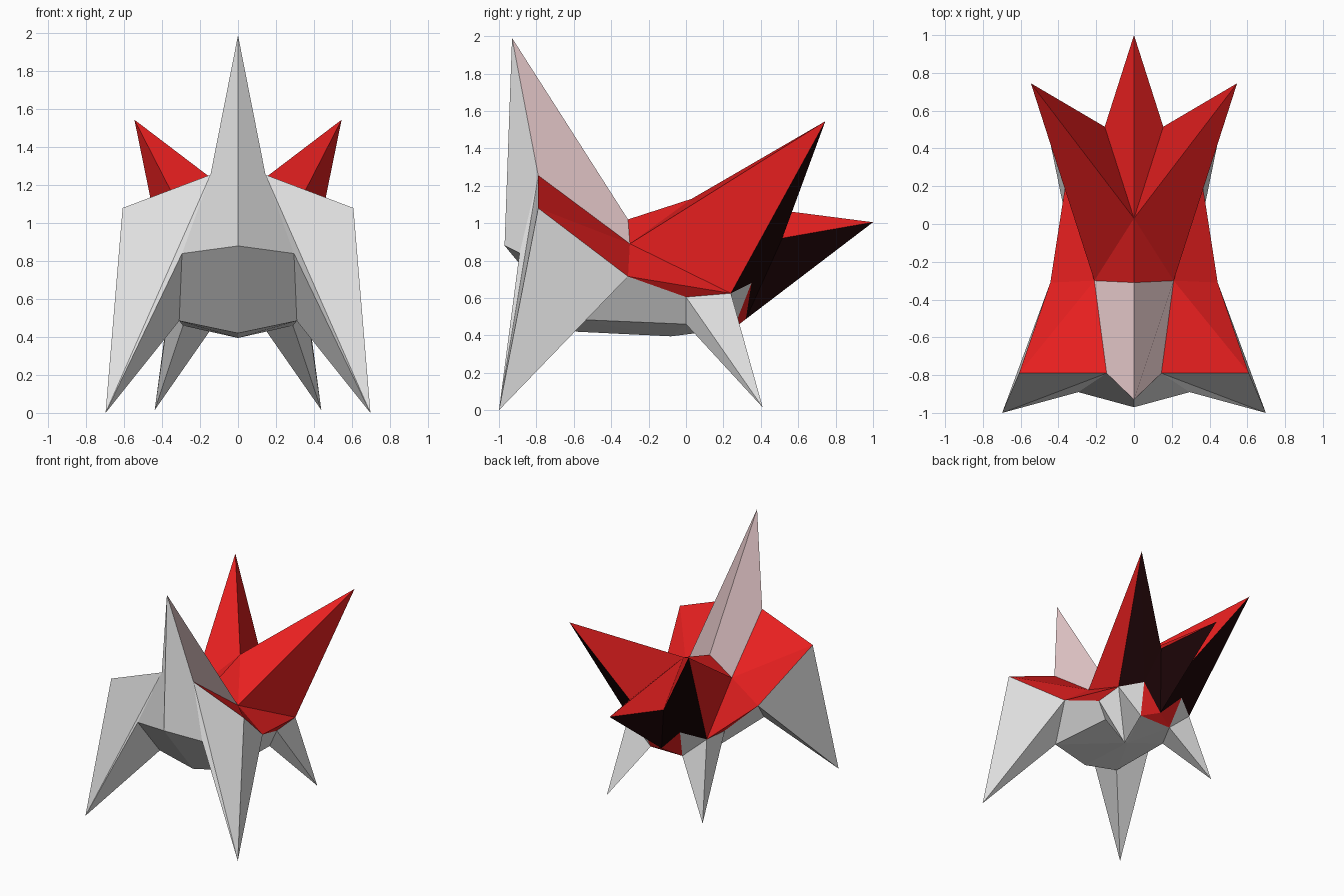
import bpy, bmesh

if "Cube" in bpy.data.objects:
    bpy.data.objects.remove(bpy.data.objects["Cube"])

# Corner points of the right half (x >= 0)
P = {
    "horn_tip": (0, -0.93, 1.99), "horn_side": (0.145, -0.79, 1.255),
    "horn_ridge": (0, -0.31, 1.02), "horn_back": (0.21, -0.30, 0.89),
    "chin": (0, -0.97, 0.88), "knee": (0.295, -0.89, 0.84),
    "shoulder": (0.608, -0.79, 1.08), "front_toe": (0.698, -1.0, 0.0),
    "flank": (0.443, -0.31, 0.715), "hip": (0.355, 0.0, 0.605),
    "rump": (0.358, 0.24, 0.625), "rear_toe": (0.439, 0.41, 0.015),
    "thigh": (0.19, 0.35, 0.68), "groin": (0.145, 0.255, 0.437),
    "belly_rear": (0.29, 0.0, 0.46), "belly_front": (0.31, -0.58, 0.485),
    "mid_front": (0, -0.59, 0.42), "mid_low": (0, -0.08, 0.395),
    "mid_rear": (0, 0.255, 0.437), "tail_root": (0, 0.32, 0.487),
    "back": (0, 0.03, 1.13), "tail_tip": (0, 1.0, 1.005),
    "notch": (0.155, 0.515, 0.92), "wing_tip": (0.546, 0.745, 1.545),
}


def material(name, rgb):
    m = bpy.data.materials.new(name)
    m.diffuse_color = (*rgb, 1)
    m.use_nodes = True
    m.node_tree.nodes["Principled BSDF"].inputs["Base Color"].default_value = m.diffuse_color
    return m


white = material("white", (0.84, 0.84, 0.84))
pink = material("pale pink", (0.80, 0.59, 0.60))
red = material("red", (0.80, 0.014, 0.014))
black = material("reddish black", (0.012, 0.0015, 0.002))

# Parts: colour and the faces of the right half
PARTS = {
    "horn_front": (white, ["horn_tip horn_side knee chin"]),
    "horn_rear": (pink, ["horn_tip horn_ridge horn_back horn_side"]),
    "front_legs": (white, ["horn_side front_toe knee", "horn_side shoulder front_toe",
                           "shoulder flank front_toe", "knee front_toe belly_front",
                           "front_toe flank belly_front"]),
    "belly": (white, ["chin knee belly_front mid_front", "flank hip belly_rear belly_front",
                      "mid_front belly_front mid_low", "belly_front belly_rear mid_low",
                      "mid_low belly_rear groin", "mid_low groin mid_rear"]),
    "rear_legs": (white, ["rump thigh groin", "rump groin rear_toe", "rump rear_toe hip",
                          "hip rear_toe belly_rear", "rear_toe groin belly_rear"]),
    "red_shell": (red, ["horn_side horn_back shoulder", "horn_back flank shoulder",
                        "horn_back rump flank", "horn_back wing_tip rump",
                        "rump hip flank", "horn_ridge back horn_back",
                        "back wing_tip horn_back", "back notch wing_tip",
                        "back tail_tip notch", "tail_root groin thigh",
                        "tail_root mid_rear groin"]),
    "tail_underside": (black, ["tail_tip tail_root notch", "wing_tip notch thigh",
                               "notch tail_root thigh", "wing_tip thigh rump"]),
}

# Closed shell, both halves, with outward normals
shell = bmesh.new()
verts = {}
for name, (x, y, z) in P.items():
    verts[name, 1] = shell.verts.new((x, y, z))
    verts[name, -1] = shell.verts.new((-x, y, z)) if x else verts[name, 1]
for index, (mat, faces) in enumerate(PARTS.values()):
    for text in faces:
        names = text.split()
        for side in (1, -1):
            f = shell.faces.new([verts[n, side] for n in names[::side]])
            f.material_index = index
bmesh.ops.recalc_face_normals(shell, faces=shell.faces[:])
if shell.calc_volume(signed=True) < 0:
    bmesh.ops.reverse_faces(shell, faces=shell.faces[:])

# One object for each part
for index, (name, (mat, _)) in enumerate(PARTS.items()):
    bm = shell.copy()
    bmesh.ops.delete(bm, geom=[f for f in bm.faces if f.material_index != index],
                     context="FACES")
    for f in bm.faces:
        f.material_index = 0
        f.smooth = False
    mesh = bpy.data.meshes.new(name)
    bm.to_mesh(mesh)
    bm.free()
    mesh.materials.append(mat)
    bpy.context.collection.objects.link(bpy.data.objects.new(name, mesh))
shell.free()
